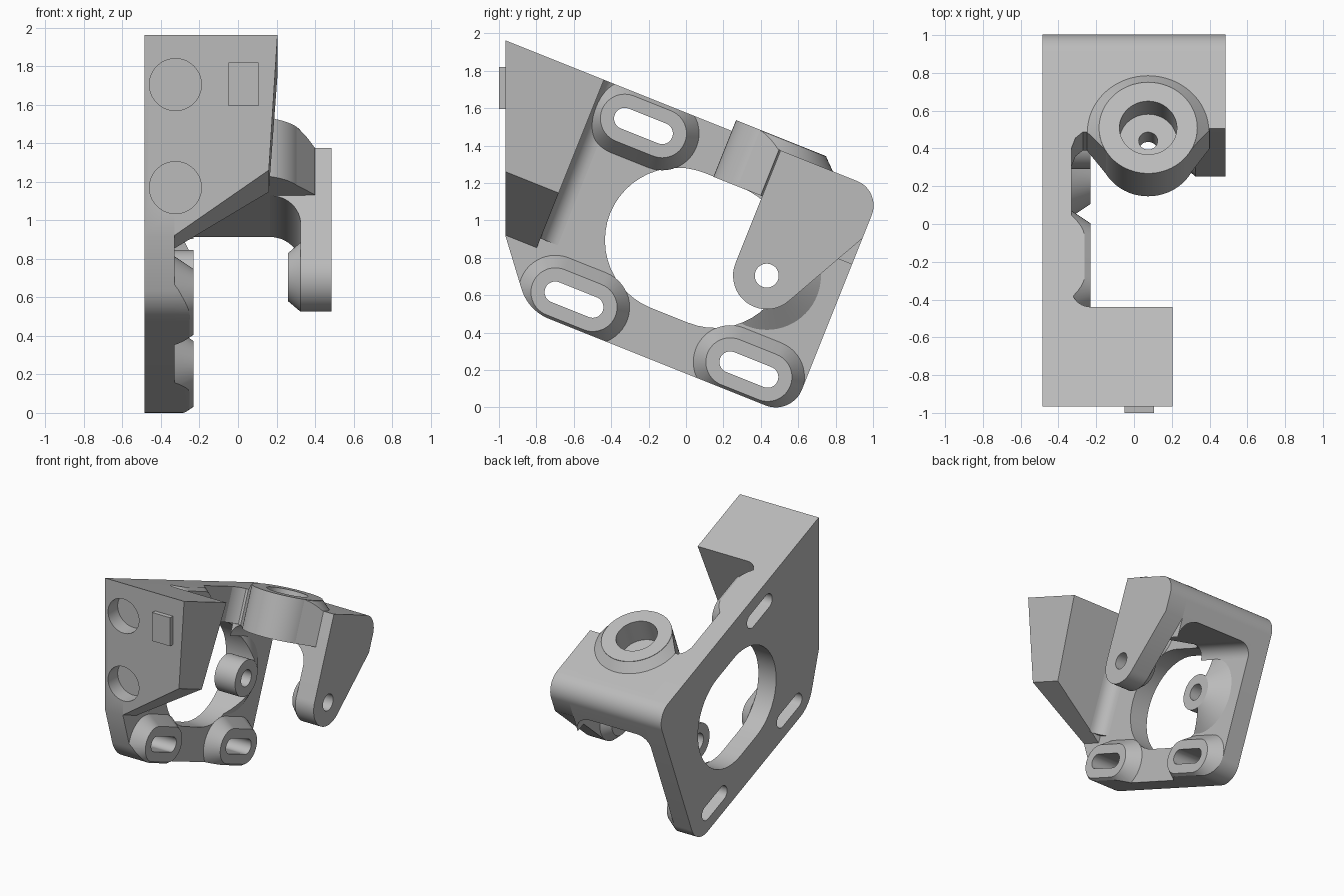
import bpy, bmesh, math
from mathutils import Matrix, Vector

if bpy.data.objects.get("Cube"):
    bpy.data.objects.remove(bpy.data.objects["Cube"])

TILT = Matrix.Rotation(math.radians(-21.8), 4, 'X')   # whole bracket leans forward
C, S = math.cos(math.radians(21.8)), math.sin(math.radians(21.8))
FRONT = -0.966                                         # upright front plane
OUT, IN, RAISED = -0.485, -0.33, -0.23                 # side plate faces and boss height
ARM_IN, ARM_OUT = 0.325, 0.485
TOP, UNDER, BACK, BASE = 1.464, 1.2, 0.54, 0.168

grey = bpy.data.materials.new("light_grey")
grey.use_nodes = True
grey.diffuse_color = (0.5, 0.5, 0.5, 1)
grey.node_tree.nodes["Principled BSDF"].inputs["Base Color"].default_value = (0.5, 0.5, 0.5, 1)
parts = []


def loft(name, ring_a, ring_b, keep=True):
    """Solid between two matching rings of 3D points."""
    bm = bmesh.new()
    a = [bm.verts.new(p) for p in ring_a]
    b = [bm.verts.new(p) for p in ring_b]
    n = len(a)
    for i in range(n):
        j = (i + 1) % n
        bm.faces.new((a[i], a[j], b[j], b[i]))
    bm.faces.new(a[::-1])
    bm.faces.new(b)
    bmesh.ops.recalc_face_normals(bm, faces=bm.faces)
    mesh = bpy.data.meshes.new(name)
    bm.to_mesh(mesh)
    bm.free()
    mesh.materials.append(grey)
    ob = bpy.data.objects.new(name, mesh)
    bpy.context.collection.objects.link(ob)
    if keep:
        parts.append(ob)
    else:
        ob.hide_render = True
    return ob


def across(name, pts, x0, x1, pts2=None, keep=True):
    """Side profile extruded across the width."""
    return loft(name, [(x0, u, v) for u, v in pts], [(x1, u, v) for u, v in pts2 or pts], keep)


def upward(name, pts, v0, v1, pts2=None, keep=True):
    """Plan profile extruded upward."""
    return loft(name, [(x, u, v0) for x, u in pts], [(x, u, v1) for x, u in pts2 or pts], keep)


def arc(cx, cy, r, a0, a1, n=24):
    angles = [math.radians(a0 + (a1 - a0) * i / n) for i in range(n + 1)]
    return [(cx + r * math.cos(a), cy + r * math.sin(a)) for a in angles]


def circle(cx, cy, r, n=64):
    return arc(cx, cy, r, 0, 360, n)[:-1]


def stadium(cx, cy, half, r):
    return arc(cx + half, cy, r, -90, 90) + arc(cx - half, cy, r, 90, 270)


def rounded(corners, n=12):
    """Polygon with a radius on each (u, v, r) corner."""
    pts = []
    for i, (x, y, r) in enumerate(corners):
        p = Vector((x, y))
        if not r:
            pts.append((x, y))
            continue
        d0 = (Vector(corners[i - 1][:2]) - p).normalized()
        d1 = (Vector(corners[(i + 1) % len(corners)][:2]) - p).normalized()
        half = d0.angle(d1) / 2
        centre = p + (d0 + d1).normalized() * r / math.sin(half)
        s = p + d0 * r / math.tan(half) - centre
        e = p + d1 * r / math.tan(half) - centre
        for k in range(n + 1):
            t = s.lerp(e, k / n).normalized() * r
            pts.append(tuple(centre + t))
    return pts


def boolean(ob, tool, op='DIFFERENCE'):
    mod = ob.modifiers.new("cut", 'BOOLEAN')
    mod.object, mod.operation, mod.solver = tool, op, 'EXACT'
    bpy.context.view_layer.update()
    ob_eval = ob.evaluated_get(bpy.context.evaluated_depsgraph_get())
    mesh = bpy.data.meshes.new_from_object(ob_eval)
    ob.modifiers.clear()
    ob.data = mesh


def front_u(v):
    return (FRONT - S * v) / C


# Cutters
SLOTS = [(-0.77, 0.313), (0.237, 0.313), (-0.77, 1.313)]
HALF = 0.108
outline = rounded([(front_u(TOP), TOP, 0), (front_u(0.495), 0.495, 0), (-0.977, BASE, 0.25),
                   (BACK, BASE, 0.15), (BACK, TOP, 0.14)])
outline_tool = across("outline_tool", outline, -1, 1, keep=False)
opening = across("opening_tool", stadium(-0.266, 0.813, HALF, 0.388), -1, 0, keep=False)
slot_tools = [across("slot_tool", stadium(u, v, HALF, 0.057), -1, 0, keep=False) for u, v in SLOTS]
PIVOT = (0.139, 0.815)
pivot_tool = across("pivot_tool", circle(*PIVOT, 0.064, 40), -1, 1, keep=False)
HUB = (0.075, -0.062)
bore = upward("bore_tool", circle(*HUB, 0.152), 1.34, 2, keep=False)
drill = upward("drill_tool", circle(*HUB, 0.05, 32), 1, 2, keep=False)
untilt = TILT.inverted()
pockets = []
for z in (1.705, 1.17):
    ring = circle(-0.325, z, 0.135)
    pockets.append(loft("pocket_tool", [untilt @ Vector((x, -1.2, h)) for x, h in ring],
                        [untilt @ Vector((x, FRONT + 0.12, h)) for x, h in ring], False))

# Side plate with the large opening and slots
plate = across("side_plate", outline, OUT, IN)
for tool in [opening] + slot_tools + pockets:
    boolean(plate, tool)

# Tapered slot bosses, trimmed to the plate edge
for i, (u, v) in enumerate(SLOTS):
    boss = across("slot_boss_%d" % (i + 1), stadium(u, v, HALF, 0.197), IN, RAISED,
                  stadium(u, v, HALF, 0.13))
    boolean(boss, outline_tool, 'INTERSECT')
    boolean(boss, slot_tools[i])

# Pivot boss on the plate
flare = across("pivot_flare", circle(*PIVOT, 0.29), IN, RAISED, circle(*PIVOT, 0.14))
boolean(flare, opening)
boolean(flare, pivot_tool)
stub = across("pivot_boss", circle(*PIVOT, 0.14), -0.41, RAISED)
boolean(stub, pivot_tool)

# Front wedge block, its fillet and the small front tab
section = [(IN, TOP), (0.205, TOP), (0.16, 0.812), (IN, 0.497)]
HEEL = -1.058
wedge = loft("front_block", [(x, front_u(v), v) for x, v in section], [(x, HEEL, v) for x, v in section])
for tool in pockets:
    boolean(wedge, tool)
F = 0.1
upward("block_fillet", [(IN, HEEL)] + arc(IN + F, HEEL + F, F, 270, 180, 10), 0.55, TOP)
tab = [(-0.05, 1.595), (0.107, 1.595), (0.107, 1.82), (-0.05, 1.82)]
loft("front_tab", [untilt @ Vector((x, -1.0, z)) for x, z in tab],
     [untilt @ Vector((x, FRONT + 0.01, z)) for x, z in tab])

# Top wall with rounded rear edge and filleted underside
across("top_wall", rounded([(0.1, UNDER, 0), (BACK, UNDER, 0), (BACK, TOP, 0.14), (0.1, TOP, 0)]), IN, ARM_IN)
for name, x, r, a0, a1, side in (("plate_fillet", IN, 0.1, 90, 180, 1), ("arm_fillet", ARM_IN, 0.16, 90, 0, -1)):
    prof = [(x, UNDER)] + arc(x + side * r, UNDER - r, r, a0, a1, 12)
    loft(name, [(px, -0.04, v) for px, v in prof], [(px, BACK, v) for px, v in prof])

# Web and hub
edge = [(IN, -0.15), (-0.31, -0.095), (-0.27, -0.06), (-0.25, -0.06), (-0.125, -0.225),
        (0.275, -0.225), (0.40, -0.05)]
web = upward("hub_web", edge + [(ARM_IN, -0.04), (ARM_IN, 0.1), (IN, 0.1)], UNDER, TOP)
trim = upward("trim_tool", edge + [(0.48, 0.3), (IN, 0.3)], 1, 2, keep=False)
collar = upward("hub_collar", circle(*HUB, 0.322), TOP, 1.525, circle(*HUB, 0.258))
boolean(collar, trim, 'INTERSECT')
hub = upward("hub", circle(*HUB, 0.26), UNDER, 1.526)
for ob in (web, collar, hub):
    boolean(ob, bore)
    boolean(ob, drill)

# Hanging arm with its inner boss
arm_profile = ([(-0.041, TOP)] + arc(*PIVOT, 0.18, 180, 333)
               + rounded([(BACK, 1.19, 0), (BACK, TOP, 0.14), (-0.041, TOP, 0)])[:-1])
arm = across("arm", arm_profile, ARM_IN, ARM_OUT)
boolean(arm, pivot_tool)
arm_boss = across("arm_boss", circle(*PIVOT, 0.125), 0.26, ARM_IN, circle(*PIVOT, 0.18))
boolean(arm_boss, pivot_tool)

# Remove cutters, tilt the parts and shade them
for tool in [outline_tool, opening, pivot_tool, bore, drill, trim] + slot_tools + pockets:
    bpy.data.objects.remove(tool)
bpy.ops.object.select_all(action='DESELECT')
for ob in parts:
    ob.data.transform(TILT)
    ob.select_set(True)
bpy.context.view_layer.objects.active = plate
bpy.ops.object.shade_smooth_by_angle(angle=math.radians(30))
